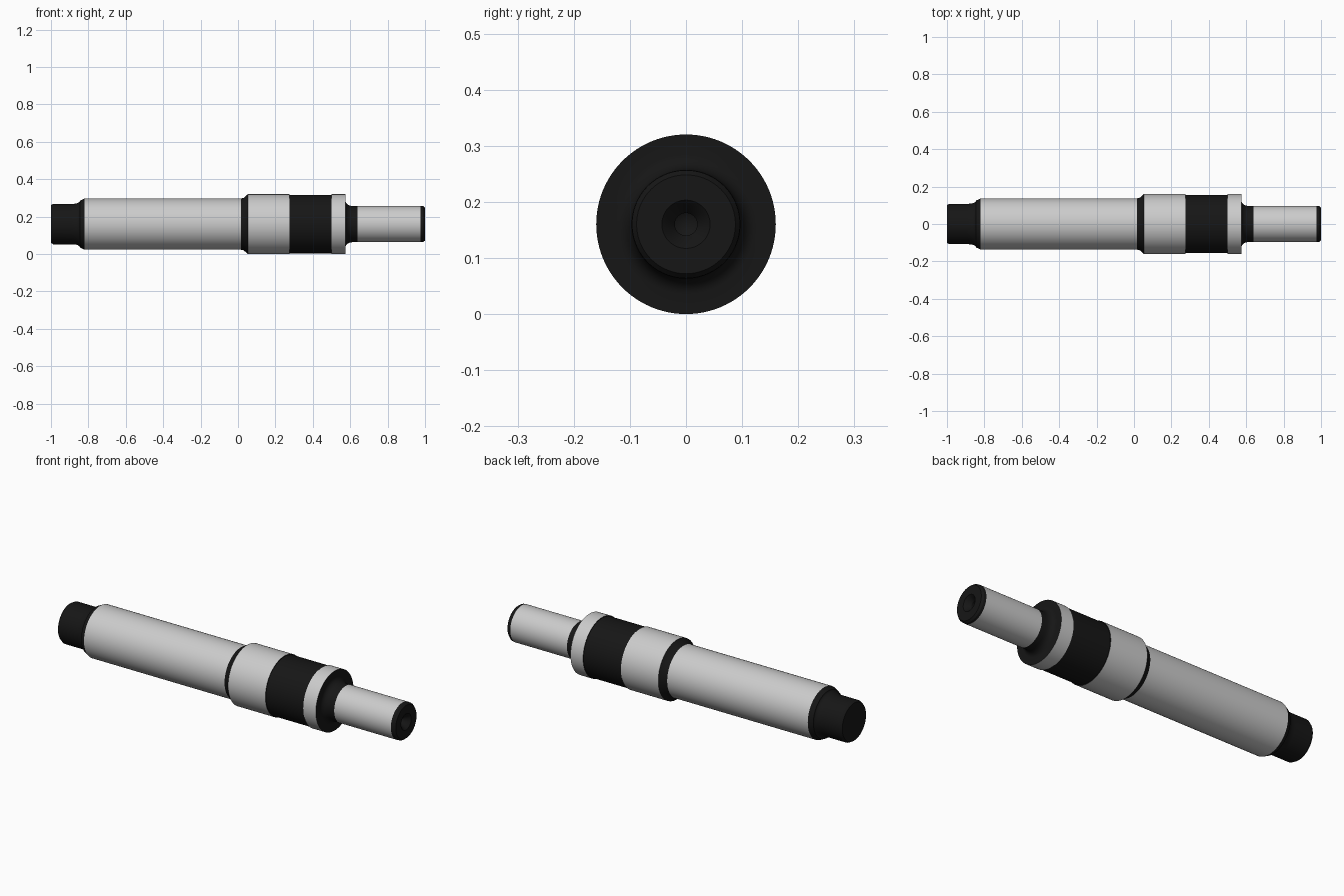
import bpy, bmesh, math

if "Cube" in bpy.data.objects:
    bpy.data.objects.remove(bpy.data.objects["Cube"])

SEG = 96
AXIS_Z = 0.16

dark = bpy.data.materials.new("dark_finish")
dark.diffuse_color = (0.008, 0.008, 0.008, 1)
dark.use_nodes = True
dark.node_tree.nodes["Principled BSDF"].inputs["Base Color"].default_value = dark.diffuse_color


def fillet(x0, r0, x1, r1, flip=False, n=6):
    """Quarter-ellipse from (x0, r0) to (x1, r1), flat in x at the start (or at the end if flip)."""
    pts = []
    for i in range(n + 1):
        t = i / n * math.pi / 2
        s, c = math.sin(t), 1 - math.cos(t)
        u, v = (c, s) if flip else (s, c)
        pts.append((x0 + (x1 - x0) * u, r0 + (r1 - r0) * v))
    return pts


def lathe(name, profile, mat=None):
    """Revolve (x, radius) points about the shaft axis."""
    bm = bmesh.new()
    rings = []
    for x, r in profile:
        rings.append([bm.verts.new((x, r * math.cos(2 * math.pi * j / SEG),
                                    r * math.sin(2 * math.pi * j / SEG)))
                      for j in range(SEG)])
    for a, b in zip(rings, rings[1:]):
        for j in range(SEG):
            k = (j + 1) % SEG
            bm.faces.new((a[j], a[k], b[k], b[j]))
    bmesh.ops.remove_doubles(bm, verts=bm.verts, dist=1e-5)
    me = bpy.data.meshes.new(name)
    bm.to_mesh(me)
    bm.free()
    ob = bpy.data.objects.new(name, me)
    ob.location.z = AXIS_Z
    bpy.context.collection.objects.link(ob)
    if mat:
        me.materials.append(mat)
    bpy.ops.object.select_all(action='DESELECT')
    ob.select_set(True)
    bpy.context.view_layer.objects.active = ob
    bpy.ops.object.shade_smooth_by_angle(angle=math.radians(30))
    return ob


# Dark left stub with chamfered end and flare up to the body
lathe("left_stub", [(-1, 0), (-1, 0.101), (-0.988, 0.108), (-0.89, 0.108)]
      + fillet(-0.885, 0.108, -0.845, 0.125)[1:] + [(-0.82, 0.137)], dark)

# Long ground body
lathe("main_body", [(-0.82, 0.137), (0.016, 0.137)])

# Dark chamfer up to the collar
lathe("collar_chamfer", [(0.016, 0.137), (0.03, 0.14), (0.053, 0.16)], dark)

# Bearing collar, relieved dark band and flange
lathe("bearing_collar", [(0.053, 0.16), (0.275, 0.16)])
lathe("relief_band", [(0.275, 0.16), (0.275, 0.156), (0.5, 0.156), (0.5, 0.16)], dark)
lathe("flange", [(0.5, 0.16), (0.575, 0.16)])

# Dark shoulder face with fillet into the journal
lathe("shoulder", [(0.575, 0.16)]
      + fillet(0.575, 0.125, 0.61, 0.097, flip=True) + [(0.64, 0.097)], dark)

# Right journal
lathe("right_journal", [(0.64, 0.097), (0.977, 0.097)])

# Dark right end with chamfer and centre-drilled hole
lathe("right_end", [(0.977, 0.097), (0.99, 0.096), (1, 0.088), (1, 0.043), (0.991, 0.034),
                    (0.97, 0.02), (0.93, 0.02), (0.918, 0)], dark)
